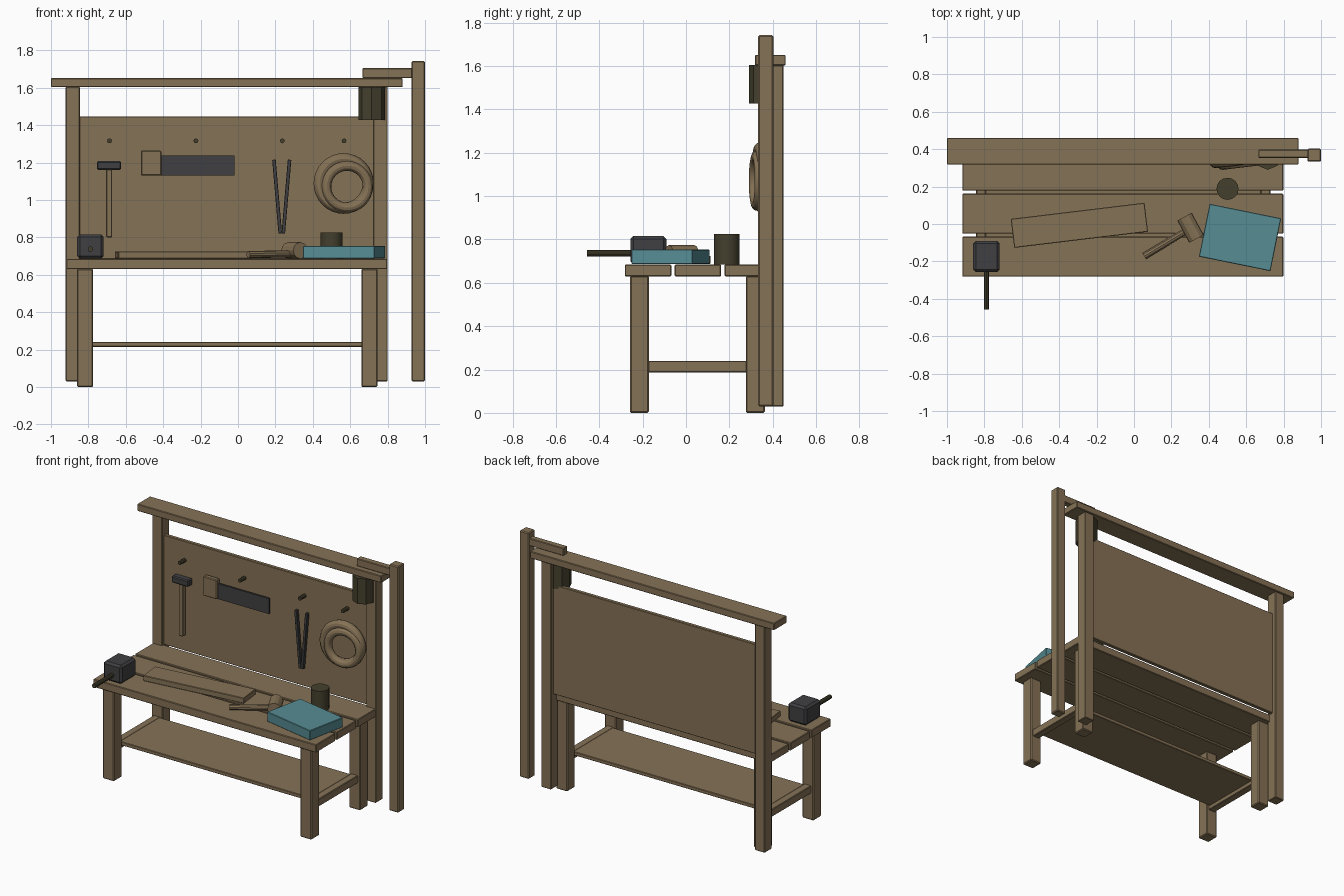
import bpy, math
from mathutils import Vector

if "Cube" in bpy.data.objects:
    bpy.data.objects.remove(bpy.data.objects["Cube"])


def material(name, rgb):
    m = bpy.data.materials.new(name)
    m.diffuse_color = (*rgb, 1)
    m.use_nodes = True
    m.node_tree.nodes["Principled BSDF"].inputs["Base Color"].default_value = m.diffuse_color
    return m


WOOD = material("brown_wood", (0.235, 0.168, 0.092))
IRON = material("dark_iron", (0.051, 0.051, 0.055))
OLIVE = material("dark_olive", (0.058, 0.050, 0.026))
TEAL = material("teal_cloth", (0.093, 0.265, 0.295))


def finish(name, mat, bevel=0.0):
    o = bpy.context.object
    o.name = name
    o.data.materials.append(mat)
    if bevel:
        b = o.modifiers.new("edge", "BEVEL")
        b.width, b.segments = bevel, 1
        b.limit_method = "ANGLE"
    return o


def box(name, x, y, z, mat=WOOD, bevel=0.004, turn=0.0):
    """Box from (low, high) pairs, turned about its own vertical axis."""
    mid = [(a + b) / 2 for a, b in (x, y, z)]
    bpy.ops.mesh.primitive_cube_add(size=1, location=mid)
    o = bpy.context.object
    size = Vector((x[1] - x[0], y[1] - y[0], z[1] - z[0]))
    for v in o.data.vertices:
        v.co *= size
    o.rotation_euler.z = turn
    return finish(name, mat, bevel)


def rod(name, a, b, r, mat=WOOD, sides=12, smooth=False):
    """Cylinder between two points."""
    a, b = Vector(a), Vector(b)
    d = b - a
    bpy.ops.mesh.primitive_cylinder_add(vertices=sides, radius=r, depth=d.length,
                                        location=(a + b) / 2)
    o = bpy.context.object
    o.rotation_euler = d.to_track_quat("Z", "Y").to_euler()
    if smooth:
        bpy.ops.object.shade_smooth_by_angle()
    return finish(name, mat)


# Bench: legs, end rails, shelf and three top boards
for side, x in (("left", -0.8175), ("right", 0.7025)):
    for end, y in (("front", -0.215), ("back", 0.32)):
        box(f"{end}_leg_{side}", (x - 0.0435, x + 0.0435), (y - 0.0435, y + 0.0435),
            (0, 0.632), bevel=0.006)
    box(f"end_rail_{side}", (x - 0.026, x + 0.026), (-0.175, 0.28), (0.187, 0.24))
box("shelf", (-0.795, 0.68), (-0.165, 0.27), (0.215, 0.24), bevel=0.003)
for i in range(3):
    y = -0.282 + i * 0.23
    box(f"top_board_{i + 1}", (-0.918, 0.798), (y, y + 0.214), (0.63, 0.685))

# Back frame: posts, tool panel, beam, tall side post and its arm
for side, x in (("left", -0.883), ("right", 0.762)):
    box(f"back_post_{side}", (x - 0.038, x + 0.038), (0.372, 0.45), (0.03, 1.605))
box("tool_panel", (-0.85, 0.73), (0.395, 0.422), (0.685, 1.447), bevel=0.003)
box("top_beam", (-1.0, 0.88), (0.318, 0.46), (1.603, 1.652))
box("tall_post", (0.928, 1.0), (0.333, 0.403), (0.03, 1.743), bevel=0.006)
box("top_arm", (0.665, 0.935), (0.353, 0.397), (1.652, 1.705))

# Pegs on the panel
for i, x in enumerate((-0.687, -0.225, 0.237, 0.567)):
    rod(f"peg_{i + 1}", (x, 0.338, 1.316), (x, 0.40, 1.316), 0.013, OLIVE, 8)

# Hanging hammer
box("hammer_head", (-0.755, -0.625), (0.345, 0.395), (1.16, 1.207), IRON, 0.007)
box("hammer_handle", (-0.705, -0.673), (0.355, 0.387), (0.80, 1.165))

# Hanging saw
box("saw_handle", (-0.518, -0.41), (0.353, 0.388), (1.13, 1.265), bevel=0.005)
box("saw_blade", (-0.412, -0.018), (0.365, 0.378), (1.13, 1.237), IRON, 0)

# Hanging tongs: two bars leaning apart
for side, s in (("left", -1), ("right", 1)):
    o = box(f"tongs_{side}", (-0.0095, 0.0095), (0.355, 0.378), (-0.198, 0.198), IRON, 0.002)
    o.location.x, o.location.z = 0.234 + s * 0.025, 1.018
    o.rotation_euler.y = s * 0.085

# Coiled rope: two overlapping rings, tilted slightly
for i, (loc, big, small) in enumerate((((0.565, 0.345, 1.088), 0.132, 0.030),
                                       ((0.583, 0.330, 1.071), 0.112, 0.027))):
    bpy.ops.mesh.primitive_torus_add(major_radius=big, minor_radius=small, location=loc,
                                     major_segments=32, minor_segments=12,
                                     rotation=(math.pi / 2, 0, 0.12))
    bpy.ops.object.shade_smooth_by_angle()
    finish(f"rope_ring_{i + 1}", WOOD)

# Lantern under the beam
rod("lantern", (0.715, 0.362, 1.427), (0.715, 0.362, 1.604), 0.072, OLIVE, 8)

# Vise with its screw
box("vise_block", (-0.86, -0.718), (-0.257, -0.09), (0.687, 0.816), IRON, 0.014)
rod("vise_screw", (-0.789, -0.457, 0.737), (-0.789, -0.24, 0.737), 0.015, OLIVE, 10)

# Loose work on the bench
box("loose_plank", (-0.652, 0.068), (-0.085, 0.071), (0.687, 0.725), turn=0.12, bevel=0.003)
box("folded_cloth", (0.372, 0.762), (-0.216, 0.072), (0.687, 0.754), TEAL, 0.003, turn=-0.2)
rod("cup", (0.5, 0.188, 0.685), (0.5, 0.188, 0.826), 0.059, OLIVE, 16, True)

# Mallet
rod("mallet_handle", (0.055, -0.172, 0.708), (0.29, -0.03, 0.712), 0.019, sides=10)
rod("mallet_head", (0.27, 0.039, 0.73), (0.334, -0.079, 0.73), 0.044, sides=12)
